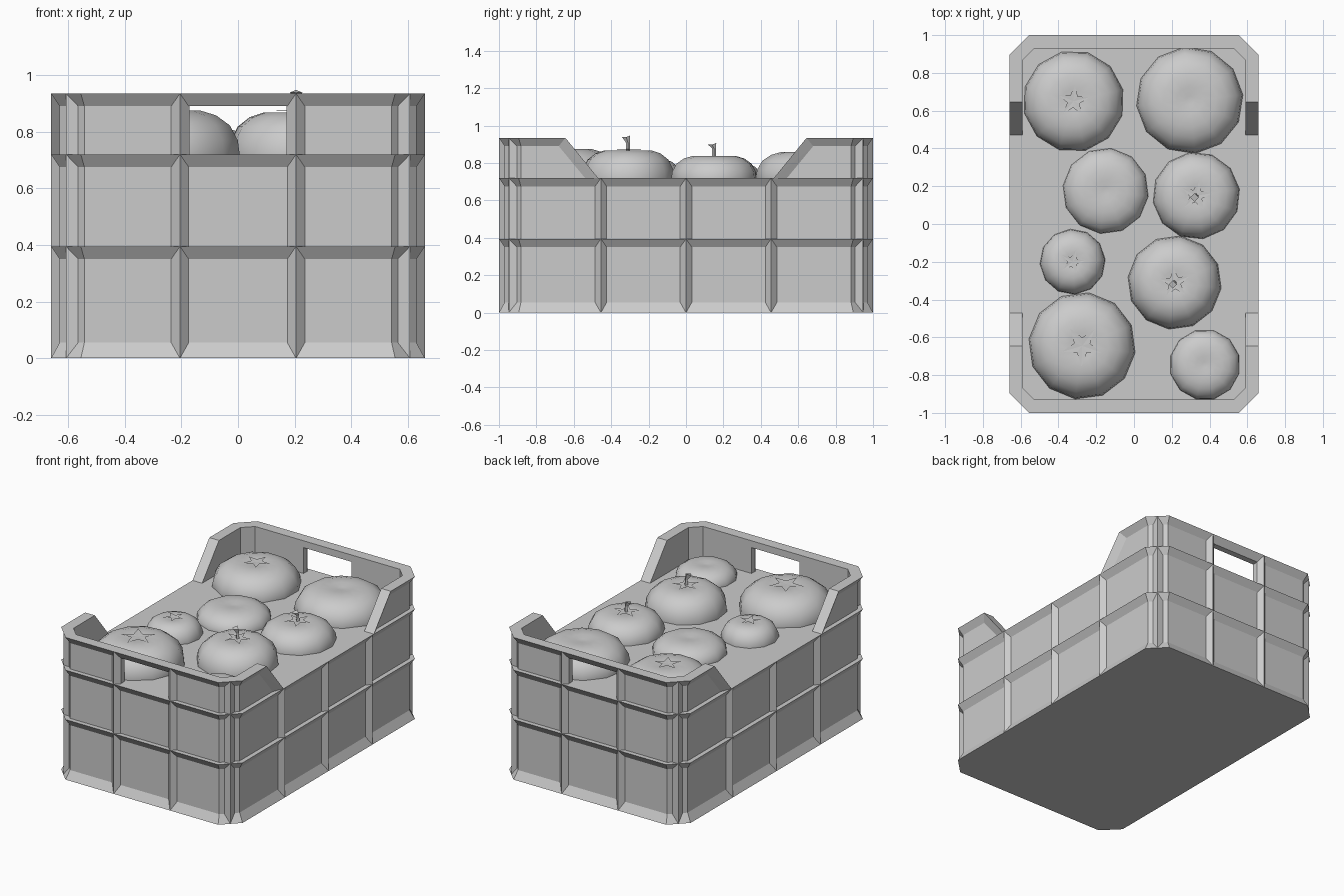
import bpy, bmesh, math, random
from mathutils import Vector

random.seed(4)
if "Cube" in bpy.data.objects:
    bpy.data.objects.remove(bpy.data.objects["Cube"], do_unlink=True)

HX, HY, CUT = 0.66, 1.0, 0.105     # crate half sizes and corner cut
DEEP, RIM = 0.03, 0.07             # panel recess and rim thickness
DECK, TOP = 0.72, 0.935            # side height and end height

grey = bpy.data.materials.new("light_grey")
grey.use_nodes = True
grey.diffuse_color = (0.6, 0.6, 0.6, 1)
grey.node_tree.nodes["Principled BSDF"].inputs["Base Color"].default_value = (0.6, 0.6, 0.6, 1)


def finish(bm, name, smooth=None):
    bmesh.ops.recalc_face_normals(bm, faces=bm.faces)
    mesh = bpy.data.meshes.new(name)
    bm.to_mesh(mesh)
    bm.free()
    mesh.materials.append(grey)
    ob = bpy.data.objects.new(name, mesh)
    bpy.context.collection.objects.link(ob)
    if smooth:
        bpy.ops.object.select_all(action='DESELECT')
        ob.select_set(True)
        bpy.context.view_layer.objects.active = ob
        bpy.ops.object.shade_smooth_by_angle(angle=math.radians(smooth))
    return ob


def octagon(bm, z, inset):
    x, y = HX - inset, HY - inset
    c = CUT - inset * (2 - math.sqrt(2))
    pts = [(x, y - c), (x - c, y), (c - x, y), (-x, y - c),
           (-x, c - y), (c - x, -y), (x - c, -y), (x, c - y)]
    return [bm.verts.new((px, py, z)) for px, py in pts]


def loft(bm, rings, caps=True, loop=False):
    pairs = list(zip(rings, rings[1:])) + ([(rings[-1], rings[0])] if loop else [])
    for a, b in pairs:
        n = len(a)
        for i in range(n):
            bm.faces.new((a[i], a[(i + 1) % n], b[(i + 1) % n], b[i]))
    if caps:
        bm.faces.new(rings[0])
        bm.faces.new(rings[-1])


def hull(points, name):
    bm = bmesh.new()
    verts = [bm.verts.new(p) for p in points]
    bmesh.ops.convex_hull(bm, input=verts)
    return finish(bm, name)


# Crate body: recessed panels between flared bands, closed by the deck
bm = bmesh.new()
profile = [(0, 0), (0.055, DEEP), (0.35, DEEP), (0.395, 0), (0.395, DEEP),
           (0.675, DEEP), (DECK, 0)]
loft(bm, [octagon(bm, z, d) for z, d in profile])
finish(bm, "crate_body")

# Raised ends: rim ring cut along a slope, with a hand hole
LOW, HIGH = 0.47, 0.645
for s, side in ((-1, "front"), (1, "back")):
    bm = bmesh.new()
    section = [(DECK - 0.01, DEEP), (0.89, DEEP), (TOP, 0), (TOP, RIM), (DECK - 0.01, RIM)]
    loft(bm, [octagon(bm, z, d) for z, d in section], caps=False, loop=True)
    cut = bmesh.ops.bisect_plane(
        bm, geom=bm.verts[:] + bm.edges[:] + bm.faces[:], plane_co=(0, s * LOW, DECK),
        plane_no=(0, -s * (TOP - DECK), HIGH - LOW), clear_outer=True)
    bmesh.ops.holes_fill(bm, edges=[e for e in bm.edges if e.is_boundary])
    end = finish(bm, side + "_raised_end")

    bm = bmesh.new()
    bmesh.ops.create_cube(bm, size=1)
    bmesh.ops.scale(bm, vec=(0.35, 0.3, 0.24), verts=bm.verts)
    bmesh.ops.translate(bm, vec=(0, s * HY, 0.77), verts=bm.verts)
    cutter = finish(bm, "hole_cutter")
    cutter.hide_render = True
    mod = end.modifiers.new("hand_hole", 'BOOLEAN')
    mod.operation, mod.object, mod.solver = 'DIFFERENCE', cutter, 'EXACT'
    bpy.context.view_layer.objects.active = end
    bpy.ops.object.modifier_apply(modifier=mod.name)
    bpy.data.objects.remove(cutter, do_unlink=True)

    # Flared lip following each slope
    for m in (-1, 1):
        line = [(s * LOW, DECK), (s * HIGH, TOP)]
        inner = [(s * 0.54, DECK), (s * 0.68, 0.89)]
        pts = [(m * HX, y, z) for y, z in line]
        pts += [(m * (HX - DEEP), y, z) for y, z in line + inner]
        hull(pts, side + "_slope_lip")


# Upright ribs: triangular bars from panel to outer face
def rib(x, y, nx, ny, top, name):
    out = Vector((nx, ny, 0)).normalized()
    along = Vector((-out.y, out.x, 0)) * 0.033
    ridge = Vector((x, y, 0))
    base = ridge - out * (DEEP + 0.002)
    pts = [p + Vector((0, 0, z)) for z in (0, top)
           for p in (ridge, base + along, base - along)]
    hull(pts, name)


for s in (-1, 1):
    for x in (-0.205, 0.205):
        rib(x, s * HY, 0, s, TOP, "end_rib")
    for y in (-0.455, 0, 0.455):
        rib(s * HX, y, s, 0, DECK, "side_rib")
    for t in (-1, 1):
        rib(s * (HX - CUT / 2), t * (HY - CUT / 2), s, t, TOP, "corner_rib")


# Round fruit, with optional leaf star and stem
def fruit(x, y, r, top, star, stem):
    base, n = 0.70, 12
    h = top - base
    shape = [(0.9, -0.5), (1, 0.05), (0.97, 0.4), (0.87, 0.7), (0.7, 0.9),
             (0.5, 1), (0.25, 1), (0.08, 0.95)]
    turn = random.random()
    bm = bmesh.new()
    rings = []
    for k, v in shape:
        rings.append([bm.verts.new((x + r * k * math.cos(turn + i * math.tau / n),
                                    y + r * k * math.sin(turn + i * math.tau / n),
                                    base + h * v)) for i in range(n)])
    loft(bm, rings)
    finish(bm, "fruit", 50)
    if star:
        bm = bmesh.new()
        hub = bm.verts.new((x, y, top + 0.004))
        tips = []
        for i in range(10):
            a = turn + i * math.tau / 10
            d = star * (0.4 if i % 2 else 1)
            tips.append(bm.verts.new((x + d * math.cos(a), y + d * math.sin(a), top + 0.006)))
        for i in range(10):
            bm.faces.new((hub, tips[i], tips[(i + 1) % 10]))
        finish(bm, "leaf_star")
    if stem:
        bm = bmesh.new()
        rings = []
        for z, d, lean in ((top - 0.01, 0.012, 0), (top + 0.04, 0.01, 0), (top + stem, 0.022, -0.01)):
            rings.append([bm.verts.new((x + lean + d * math.cos(i * math.tau / 4),
                                        y + lean + d * math.sin(i * math.tau / 4),
                                        z + (0.01 if lean and i == 1 else 0))) for i in range(4)])
        loft(bm, rings)
        finish(bm, "stem")


# Each fruit: x, y, radius, top, leaf radius, stem height
for spec in ((-0.32, 0.65, 0.27, 0.86, 0.085, 0),
             (0.295, 0.655, 0.285, 0.86, 0, 0),
             (-0.15, 0.175, 0.23, 0.81, 0, 0),
             (0.33, 0.15, 0.233, 0.838, 0.085, 0.06),
             (-0.325, -0.2, 0.175, 0.82, 0.065, 0),
             (0.215, -0.31, 0.25, 0.868, 0.085, 0.07),
             (-0.275, -0.645, 0.285, 0.875, 0.11, 0),
             (0.375, -0.745, 0.19, 0.80, 0, 0)):
    fruit(*spec)
